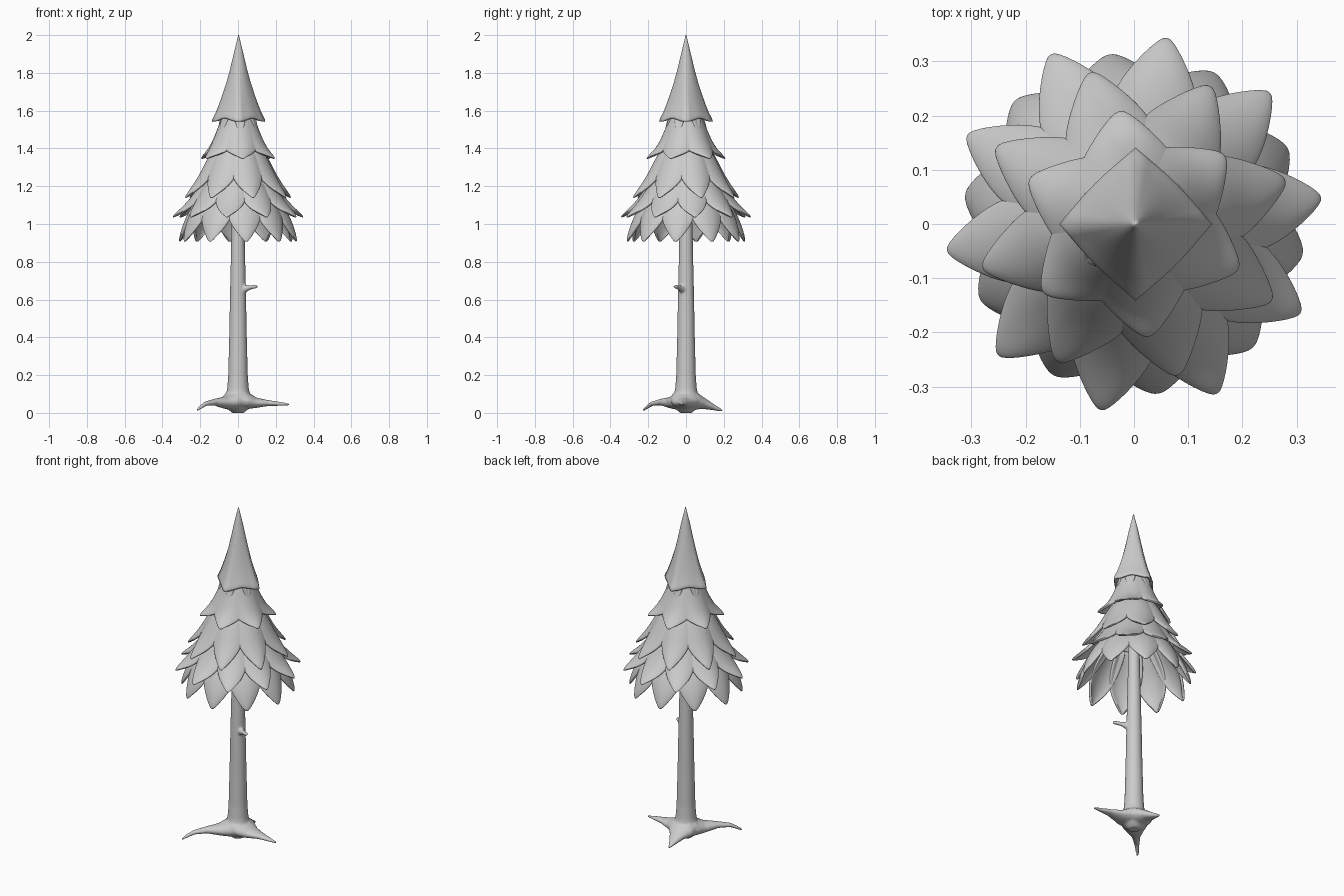
import bpy, bmesh
from math import sin, cos, pi, radians
from mathutils import Vector

if "Cube" in bpy.data.objects:
    bpy.data.objects.remove(bpy.data.objects["Cube"])


def make(name, verts, faces):
    me = bpy.data.meshes.new(name)
    me.from_pydata(verts, [], faces)
    for p in me.polygons:
        p.use_smooth = True
    ob = bpy.data.objects.new(name, me)
    bpy.context.collection.objects.link(ob)
    return ob


def loft(name, rings):
    """Skin a list of equal-length rings and close both ends."""
    n = len(rings[0])
    verts = [v for r in rings for v in r]
    faces = [(i * n + j, i * n + (j + 1) % n, (i + 1) * n + (j + 1) % n, (i + 1) * n + j)
             for i in range(len(rings) - 1) for j in range(n)]
    faces += [tuple(range(n)), tuple(range(len(verts) - n, len(verts)))]
    ob = make(name, verts, faces)
    bm = bmesh.new()
    bm.from_mesh(ob.data)
    bmesh.ops.recalc_face_normals(bm, faces=bm.faces)
    bm.to_mesh(ob.data)
    bm.free()
    return ob


def limb(name, direction, stations, sides=14):
    """Tapering limb; stations are (distance, height, half width, half height)."""
    d = Vector((direction[0], direction[1], 0)).normalized()
    side = Vector((-d.y, d.x, 0))
    rings = []
    for k, (dist, z, w, h) in enumerate(stations):
        a, b = stations[max(k - 1, 0)], stations[min(k + 1, len(stations) - 1)]
        t = (d * (b[0] - a[0]) + Vector((0, 0, b[1] - a[1]))).normalized()
        up = t.cross(side)
        c = d * dist + Vector((0, 0, z))
        rings.append([c + side * w * cos(2 * pi * j / sides) + up * h * sin(2 * pi * j / sides)
                      for j in range(sides)])
    return loft(name, rings)


# Trunk
profile = [(0, .03), (.02, .055), (.045, .068), (.075, .068), (.1, .063), (.13, .057), (.2, .052),
           (.4, .047), (.66, .042), (1, .034), (1.6, .021)]
trunk = loft("trunk", [[(r * cos(2 * pi * j / 24), r * sin(2 * pi * j / 24), z) for j in range(24)]
                       for z, r in profile])

# Roots and dead branch stub, fused into the trunk
parts = [
    limb("root_front_left", (-.21, -.22),
         [(0, .07, .085, .06), (.06, .058, .07, .043), (.1, .054, .05, .032), (.18, .057, .024, .018),
          (.25, .048, .015, .012), (.29, .028, .011, .009), (.315, .012, .006, .006)]),
    limb("root_right", (.26, -.02),
         [(0, .07, .085, .06), (.06, .06, .075, .04), (.1, .053, .052, .027), (.16, .052, .03, .016),
          (.22, .048, .016, .011), (.272, .044, .006, .006)]),
    limb("root_back", (-.02, .18),
         [(0, .07, .085, .06), (.06, .058, .075, .042), (.1, .047, .048, .028), (.15, .028, .024, .015),
          (.195, .011, .006, .006)]),
    limb("branch_stub", (.1, -.06),
         [(0, .652, .025, .03), (.045, .657, .018, .02), (.07, .663, .012, .012), (.1, .668, .012, .011),
          (.12, .669, .008, .008)])]
bpy.ops.object.select_all(action='DESELECT')
for ob in parts + [trunk]:
    ob.select_set(True)
bpy.context.view_layer.objects.active = trunk
bpy.ops.object.join()
m = trunk.modifiers.new("fuse", 'REMESH')
m.mode = 'VOXEL'
m.voxel_size = .006
m.use_smooth_shade = True
m = trunk.modifiers.new("soften", 'SMOOTH')
m.factor = .5
m.iterations = 6


# Overlapping leaf tiers
def leaf_tier(name, count, phase, half_width, profile):
    across = [-1, -.85, -.45, 0, .45, .85, 1]
    spread = [.75, .92, 1, .95, .68, .1]
    n = len(across)
    verts, faces = [], []
    for k in range(count):
        a = radians(phase) + 2 * pi * k / count
        base = len(verts)
        for (r, z), w in zip(profile, spread):
            for u in across:
                s = u * w * half_width
                # follow the round of the tree, then curl the rim inward
                x = r - s * s / (2 * max(r, .1)) - .016 * abs(u) ** 3 * min(1, w * 1.5)
                verts.append((x * cos(a) - s * sin(a), x * sin(a) + s * cos(a), z - .25 * (r - x)))
        for i in range(len(profile) - 1):
            for j in range(n - 1):
                p = base + i * n + j
                faces.append((p, p + n, p + n + 1, p + 1))
    ob = make(name, verts, faces)
    m = ob.modifiers.new("thickness", 'SOLIDIFY')
    m.thickness = .016
    m.offset = -1
    m = ob.modifiers.new("smooth", 'SUBSURF')
    m.levels = m.render_levels = 2


leaf_tier("leaves_upper", 6, 37, .11,
          [(.06, 1.64), (.092, 1.56), (.12, 1.49), (.146, 1.43), (.176, 1.385), (.216, 1.35)])
leaf_tier("leaves_middle", 8, 16, .093,
          [(.09, 1.46), (.135, 1.4), (.175, 1.33), (.21, 1.26), (.25, 1.2), (.298, 1.14)])
leaf_tier("leaves_lower", 10, 8, .09,
          [(.13, 1.33), (.175, 1.26), (.217, 1.19), (.26, 1.13), (.308, 1.08), (.355, 1.04)])
leaf_tier("leaves_bottom", 10, 26, .097,
          [(.155, 1.22), (.2, 1.16), (.245, 1.1), (.278, 1.04), (.302, .98), (.322, .905)])

# Pointed four-cornered cap: (height, radius, squareness)
cap = [(2, .002, 0), (1.97, .009, 0), (1.9, .026, .1), (1.82, .045, .3), (1.75, .064, .45),
       (1.68, .087, .6), (1.63, .105, .7), (1.59, .121, .76), (1.565, .134, .82), (1.55, .141, .85),
       (1.541, .14, .85), (1.543, .125, .85), (1.57, .1, .8), (1.6, .03, .5)]
rings = []
for z, r, q in cap:
    ring = []
    for j in range(32):
        a = 2 * pi * j / 32
        diamond = 1 / (abs(cos(a)) + abs(sin(a)))
        rad = r * (1 - q + q * diamond)
        lift = .018 * sin(2 * a) ** 2 * max(0, min(1, (1.68 - z) / .12))
        ring.append((rad * cos(a) + .003, rad * sin(a), z + lift))
    rings.append(ring)
loft("top_cap", rings)
